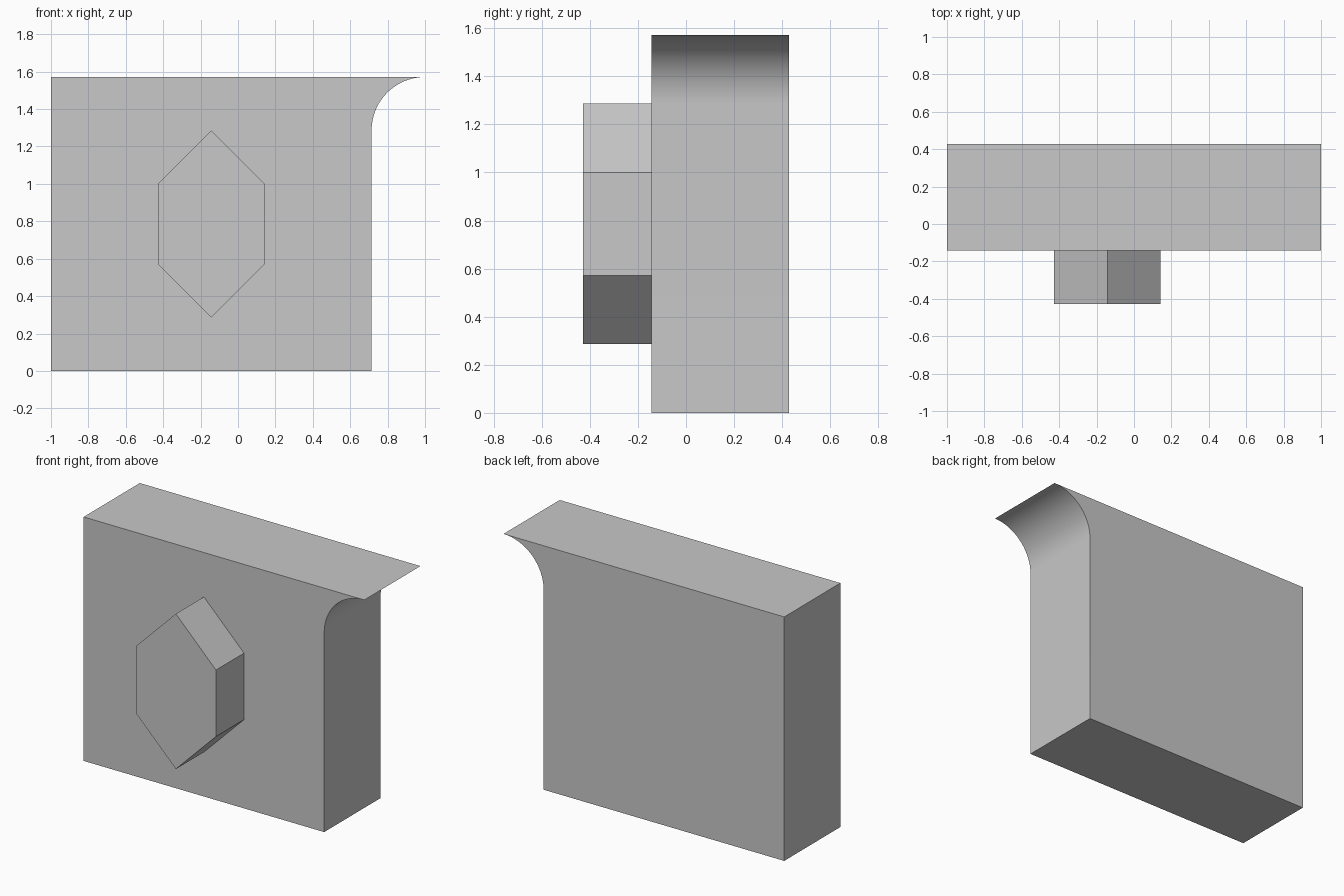
import bpy, bmesh, math

cube = bpy.data.objects.get("Cube")
if cube:
    bpy.data.objects.remove(cube, do_unlink=True)

U = 2 / 14  # modelling unit: the block is 14 units long

grey = bpy.data.materials.new("light grey")
grey.use_nodes = True
colour = (0.58, 0.58, 0.58, 1)
grey.diffuse_color = colour
grey.node_tree.nodes["Principled BSDF"].inputs["Base Color"].default_value = colour


def extrude_profile(name, profile, front, back):
    """Make a solid from an x-z outline, running from y=front to y=back."""
    bm = bmesh.new()
    face = bm.faces.new([bm.verts.new((x * U, front * U, z * U)) for x, z in profile])
    result = bmesh.ops.extrude_face_region(bm, geom=[face])
    moved = [v for v in result["geom"] if isinstance(v, bmesh.types.BMVert)]
    bmesh.ops.translate(bm, verts=moved, vec=(0, (back - front) * U, 0))
    bmesh.ops.recalc_face_normals(bm, faces=bm.faces)
    mesh = bpy.data.meshes.new(name)
    bm.to_mesh(mesh)
    bm.free()
    mesh.materials.append(grey)
    obj = bpy.data.objects.new(name, mesh)
    bpy.context.collection.objects.link(obj)
    return obj


# Main block with a concave quarter-round under its overhanging lip
steps = 24
cove = []
for i in range(steps + 1):
    a = math.pi - i * math.pi / 2 / steps
    cove.append((7 + 2 * math.cos(a), 9 + 2 * math.sin(a)))
block = extrude_profile("main_block", [(-7, 0), (5, 0)] + cove + [(-7, 11)], -1, 3)

# Elongated hexagonal boss on the front
hexagon = [(-1, 2), (1, 4), (1, 7), (-1, 9), (-3, 7), (-3, 4)]
extrude_profile("hexagonal_boss", hexagon, -3, -1)

# Smooth the cove, keeping the corners sharp
bpy.ops.object.select_all(action="DESELECT")
block.select_set(True)
bpy.context.view_layer.objects.active = block
bpy.ops.object.shade_smooth_by_angle(angle=math.radians(30))
